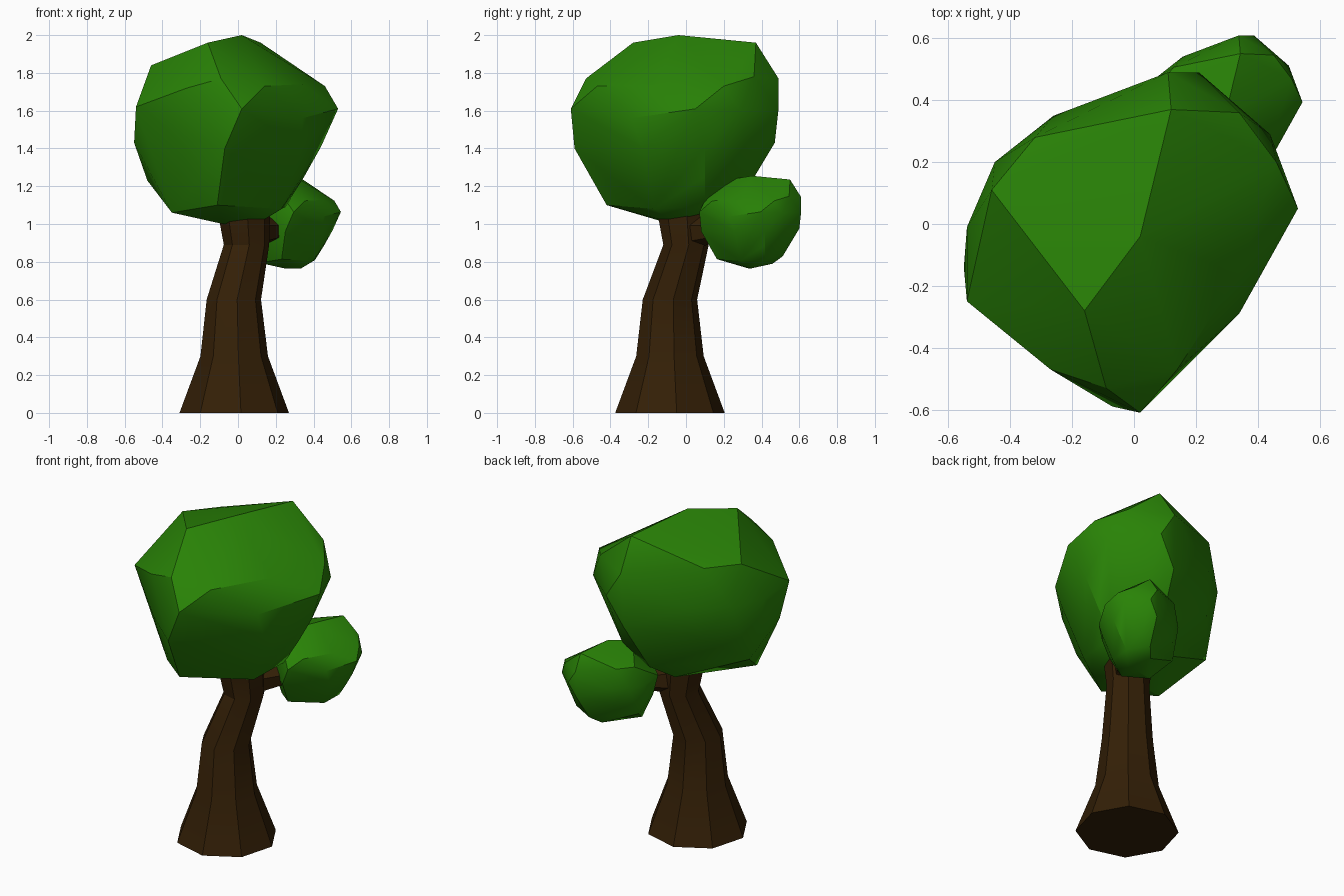
import bpy
import bmesh
import math
from mathutils import Vector

cube = bpy.data.objects.get("Cube")
if cube:
    bpy.data.objects.remove(cube, do_unlink=True)


def make_material(name, colour):
    mat = bpy.data.materials.new(name)
    mat.use_nodes = True
    mat.diffuse_color = colour
    mat.node_tree.nodes["Principled BSDF"].inputs["Base Color"].default_value = colour
    return mat


leaf_green = make_material("leaf green", (0.022, 0.225, 0.002, 1))
bark_brown = make_material("bark brown", (0.034, 0.014, 0.002, 1))


def add_object(name, bm, material):
    """Turn a bmesh into a shaded object with one material."""
    bmesh.ops.recalc_face_normals(bm, faces=bm.faces[:])
    mesh = bpy.data.meshes.new(name)
    bm.to_mesh(mesh)
    bm.free()
    mesh.materials.append(material)
    obj = bpy.data.objects.new(name, mesh)
    bpy.context.collection.objects.link(obj)
    bpy.ops.object.select_all(action="DESELECT")
    obj.select_set(True)
    bpy.context.view_layer.objects.active = obj
    bpy.ops.object.shade_smooth_by_angle(angle=math.radians(30))
    return obj


def add_limb(name, stations, sides, axis, twist):
    """Loft rings of (centre, radius), each square to the given axis."""
    bm = bmesh.new()
    turn = Vector((0, 0, 1)).rotation_difference(Vector(axis))
    rings = []
    for centre, radius in stations:
        ring = []
        for i in range(sides):
            angle = math.tau * i / sides + math.radians(twist)
            offset = Vector((math.cos(angle), math.sin(angle), 0)) * radius
            ring.append(bm.verts.new(Vector(centre) + turn @ offset))
        rings.append(ring)
    for low, high in zip(rings, rings[1:]):
        for i in range(sides):
            j = (i + 1) % sides
            bm.faces.new((low[i], low[j], high[j], high[i]))
    bm.faces.new(rings[0])
    bm.faces.new(rings[-1])
    return add_object(name, bm, bark_brown)


def add_foliage(name, centre, scale):
    """Wrap the faceted leaf clump around its corner points."""
    bm = bmesh.new()
    for corner in clump_corners:
        bm.verts.new(Vector(centre) + (Vector(corner) - clump_centre) * scale)
    hull = bmesh.ops.convex_hull(bm, input=bm.verts[:])
    loose = [v for v in hull["geom_interior"] if isinstance(v, bmesh.types.BMVert)]
    bmesh.ops.delete(bm, geom=loose, context="VERTS")
    bmesh.ops.dissolve_limit(bm, angle_limit=math.radians(3),
                             verts=bm.verts[:], edges=bm.edges[:])
    return add_object(name, bm, leaf_green)


# Corners of the leaf clump, from the crown down to the underside
clump_centre = Vector((-0.01, -0.06, 1.5))
clump_corners = [
    (0.02, -0.04, 2), (0.12, 0.37, 1.96), (-0.16, -0.28, 1.96),
    (-0.46, 0.11, 1.84), (-0.32, 0.28, 1.84),
    (0.34, 0.36, 1.78), (0.11, 0.49, 1.77), (-0.09, -0.53, 1.77),
    (0.46, 0.2, 1.73), (0.14, -0.47, 1.73), (0.34, -0.16, 1.74),
    (-0.27, -0.47, 1.72), (0.53, 0.05, 1.61), (0.02, -0.61, 1.61),
    (-0.54, -0.25, 1.62), (-0.54, -0.01, 1.6), (-0.45, 0.2, 1.6),
    (-0.26, 0.35, 1.6), (0.21, 0.49, 1.61), (0.44, 0.29, 1.6),
    (0.34, -0.29, 1.56), (-0.07, -0.59, 1.4), (-0.27, -0.45, 1.45),
    (-0.55, -0.14, 1.43), (0.34, -0.23, 1.4), (0.44, 0.1, 1.41),
    (0.1, 0.47, 1.43), (-0.3, 0.28, 1.4), (-0.48, 0.06, 1.23),
    (0.35, 0.1, 1.25), (0.2, 0.34, 1.26), (-0.11, -0.42, 1.1),
    (-0.35, -0.2, 1.06), (0.23, -0.17, 1.08), (0.25, 0.1, 1.09),
    (0.05, 0.29, 1.13), (-0.05, 0.18, 1.05),
    (-0.08, -0.08, 1), (0.1, -0.05, 1),
]

add_foliage("main_foliage", clump_centre, 1)
add_foliage("side_foliage", (0.28, 0.34, 1.01), 0.49)

# Flared, leaning trunk that runs up into the main foliage
add_limb("trunk", [
    ((-0.02, -0.085, 0), 0.292),
    ((-0.02, -0.085, 0.3), 0.18),
    ((-0.022, -0.085, 0.6), 0.145),
    ((0.045, 0, 0.89), 0.121),
    ((0.035, -0.01, 1.02), 0.135),
    ((0.03, -0.01, 1.1), 0.14),
], 8, (0, 0, 1), 7)

# Short branch carrying the side foliage
add_limb("branch", [
    ((0.07, 0.03, 0.96), 0.09),
    ((0.18, 0.16, 0.97), 0.065),
    ((0.26, 0.29, 1), 0.05),
], 6, (0.6, 0.75, 0.15), 0)
